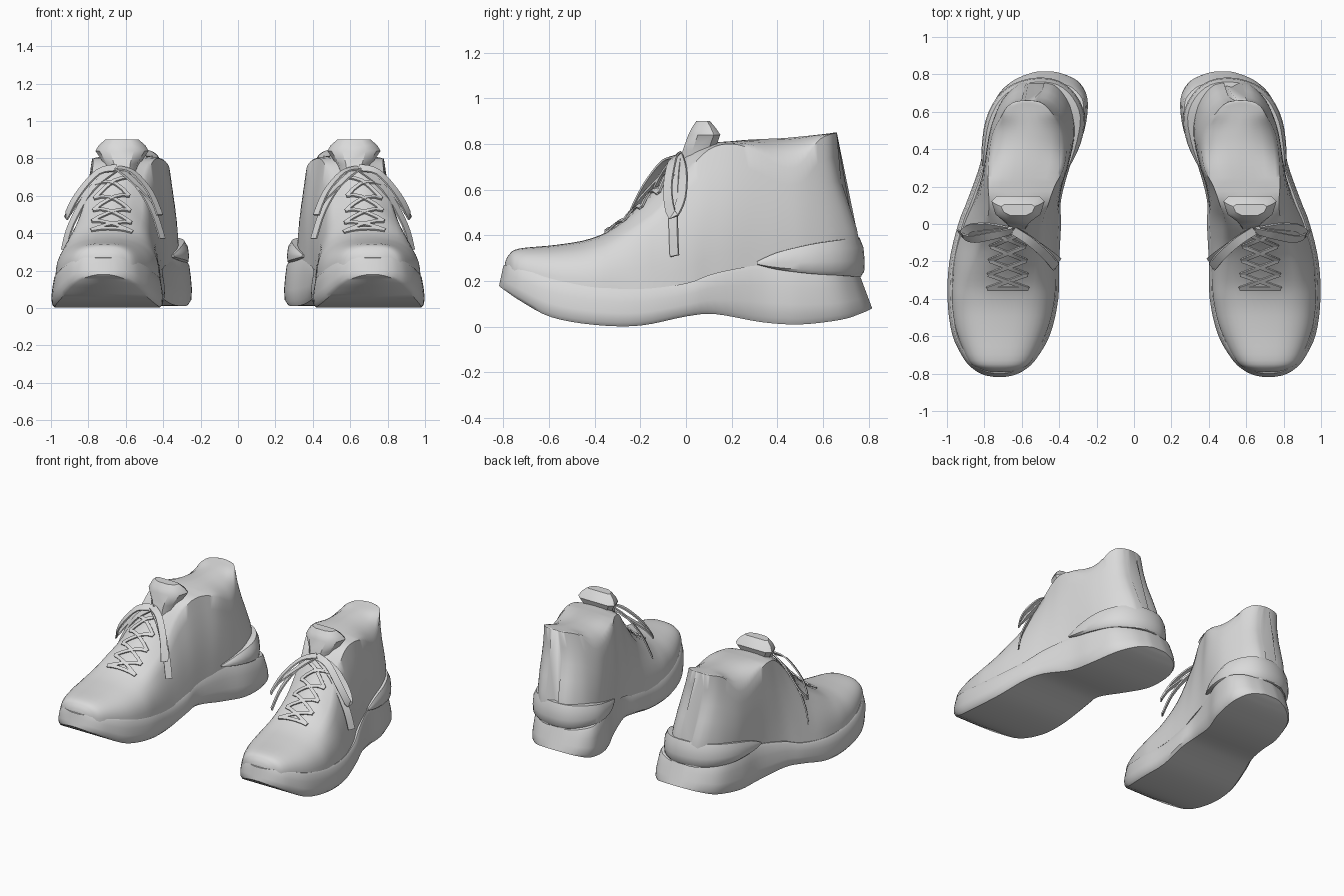
import bpy, bmesh, math
from mathutils import Vector
from mathutils.bvhtree import BVHTree

if "Cube" in bpy.data.objects:
    bpy.data.objects.remove(bpy.data.objects["Cube"])

grey = bpy.data.materials.new("light_grey")
grey.diffuse_color = (0.7, 0.7, 0.7, 1)
grey.use_nodes = True
grey.node_tree.nodes["Principled BSDF"].inputs["Base Color"].default_value = grey.diffuse_color


def resample(rows, k):
    """Smooth curve through rows of numbers, k steps per span."""
    out = []
    for i in range(len(rows) - 1):
        a, b, c, d = (rows[max(i - 1, 0)], rows[i], rows[i + 1],
                      rows[min(i + 2, len(rows) - 1)])
        for s in range(k):
            t = s / k
            out.append(tuple(0.5 * (2 * q + (r - p) * t
                       + (2 * p - 5 * q + 4 * r - v) * t * t
                       + (3 * q - p - 3 * r + v) * t ** 3)
                       for p, q, r, v in zip(a, b, c, d)))
    out.append(tuple(rows[-1]))
    return out


def loft(bm, sections):
    """Skin a row of equal sized loops and cap both ends."""
    rings = [[bm.verts.new(p) for p in s] for s in sections]
    n = len(rings[0])
    for a, b in zip(rings, rings[1:]):
        for i in range(n):
            j = (i + 1) % n
            bm.faces.new((a[i], a[j], b[j], b[i]))
    bm.faces.new(rings[0])
    bm.faces.new(rings[-1][::-1])


def finish(bm, name, angle=40):
    """Make the object and mirror it to the other shoe."""
    bmesh.ops.recalc_face_normals(bm, faces=bm.faces)
    me = bpy.data.meshes.new(name)
    bm.to_mesh(me)
    me.materials.append(grey)
    for p in me.polygons:
        p.use_smooth = True
    me.set_sharp_from_angle(angle=math.radians(angle))
    ob = bpy.data.objects.new(name, me)
    bpy.context.collection.objects.link(ob)
    ob.modifiers.new("other_shoe", 'MIRROR').use_mirror_merge = False
    return ob


# Sole: y, inner x, outer x, bottom z, top z
SOLE = [(-.818, .69, .75, .18, .268), (-.808, .64, .80, .17, .27),
        (-.78, .582, .855, .15, .268),
        (-.72, .522, .91, .11, .255), (-.59, .448, .972, .042, .21),
        (-.40, .405, .997, .008, .175), (-.20, .40, .987, .005, .165),
        (0, .39, .94, .045, .19), (.13, .39, .89, .055, .235),
        (.33, .335, .82, .02, .27), (.50, .265, .795, .01, .26),
        (.67, .248, .74, .03, .24), (.765, .30, .65, .06, .23),
        (.805, .385, .56, .076, .22), (.815, .43, .52, .08, .22)]


def sole_section(y, xi, xo, zb, zt):
    h, mid = zt - zb, (xi + xo) / 2
    inset = min(1, (xo - xi) / .4)
    side = [(.018, 0), (.003, .1), (0, .35), (.006, .65), (.014, .92), (.024, 1)]
    side = [(d * inset, t) for d, t in side]
    pts = [(xi + d, zb + h * t) for d, t in side]
    pts += [(mid, zt)]
    pts += [(xo - d, zb + h * t) for d, t in reversed(side)] + [(mid, zb)]
    lean = max(0, y - .6) / .2 * .35          # heel slopes in towards the top
    nose = max(0, -.6 - y) / .2 * .2          # toe slopes in towards the top
    return [(x, y - lean * (z - .08) + nose * max(0, z - .18), z) for x, z in pts]


bm = bmesh.new()
loft(bm, [sole_section(*r) for r in resample(SOLE, 4)])
finish(bm, "sole")

# Upper: y, base z, inner x, outer x, collar z, collar inner x, collar outer x, ridge z
UPPER = [(-.792, .24, .66, .77, .27, .67, .76, .28),
         (-.775, .235, .605, .825, .285, .63, .80, .315),
         (-.73, .225, .545, .885, .30, .58, .85, .342),
         (-.57, .18, .463, .952, .31, .50, .91, .358),
         (-.42, .155, .425, .975, .32, .47, .92, .385),
         (-.30, .15, .415, .972, .37, .49, .89, .445),
         (-.15, .15, .41, .955, .47, .49, .85, .585),
         (0, .17, .405, .91, .67, .49, .79, .75),
         (.10, .21, .40, .865, .775, .46, .775, .80),
         (.20, .23, .385, .83, .80, .425, .78, .812),
         (.30, .24, .36, .80, .77, .375, .78, .82),
         (.42, .24, .325, .775, .70, .36, .77, .825),
         (.50, .23, .312, .755, .71, .375, .75, .832),
         (.575, .22, .325, .715, .81, .425, .71, .84),
         (.625, .22, .37, .655, .84, .465, .68, .846),
         (.65, .22, .42, .60, .845, .50, .645, .85),
         (.66, .22, .47, .55, .845, .54, .605, .85)]


def upper_section(y, z0, xi, xo, zc, ci, co, zr):
    mid, pts = (ci + co) / 2, []
    dome = min(1, max(0, (-.12 - y) / .28))   # rounded toe, open collar behind
    cap = .45 if y > .2 else 1
    for base, top, out in ((xi, ci, -1), (xo, co, 1)):
        bulge = .012 * out * min(1, (zc - z0) / .3)
        half = [(base + (top - base) * t + bulge * math.sin(math.pi * t),
                 z0 + (zc - z0) * t) for t in (i / 6 for i in range(7))]
        half += [(top + (mid - top) * u,
                  zc + (zr - zc) * math.sin(u * math.pi / 2) ** cap)
                 for u in (.12, .4, .7)]
        arch = []
        for i in range(10):
            a = i * math.pi / 20
            arch.append((base + (mid - base) * (1 - math.cos(a) ** .78),
                         z0 + (zr - z0) * math.sin(a) ** .78))
        pts.append([(p[0] + (q[0] - p[0]) * dome, p[1] + (q[1] - p[1]) * dome)
                    for p, q in zip(half, arch)])
    loop = pts[0] + [(mid, zr)] + pts[1][::-1]
    s = min(1, max(0, (y - .35) / .3))        # heel swells backwards lower down

    def swell(z):
        t = min(1, max(0, (.76 - z) / .46))
        return .108 * t * t * (3 - 2 * t)
    return [(x, y + s * s * swell(z), z) for x, z in loop]


bm = bmesh.new()
loft(bm, [upper_section(*r) for r in resample(UPPER, 4)])
finish(bm, "upper", 48)
surface = BVHTree.FromBMesh(bm)

# Heel band wrapped round the back: x, y, low z, high z, thickness
BAND = [(.812, .31, .272, .285, .01), (.815, .40, .25, .325, .03),
        (.795, .55, .232, .36, .04), (.735, .675, .225, .378, .045),
        (.64, .752, .22, .387, .045), (.52, .782, .22, .39, .045),
        (.40, .765, .22, .387, .045), (.31, .69, .225, .378, .045),
        (.262, .575, .232, .36, .05), (.285, .43, .25, .325, .045),
        (.342, .31, .272, .285, .01)]
path = resample(BAND, 3)
sections = []
for i, (x, y, lo, hi, th) in enumerate(path):
    a, b = path[max(i - 1, 0)], path[min(i + 1, len(path) - 1)]
    n = Vector((b[1] - a[1], a[0] - b[0], 0)).normalized()
    c = Vector((x, y, 0))
    if n.dot(c - Vector((.55, .4, 0))) < 0:
        n = -n
    shape = [(-1.6, 0), (-.4, 0), (-.05, .12), (0, .4), (-.12, .75), (-.5, 1), (-1.6, 1)]
    sections.append([c + n * (th * d) + Vector((0, 0, lo + (hi - lo) * t))
                     for d, t in shape])
bm = bmesh.new()
loft(bm, sections)
finish(bm, "heel_band")

# Tongue rising above the lacing: z, front y, back y, half width
bm = bmesh.new()
loft(bm, [[(.62 + hw * u, y0 + (y1 - y0) * v, z) for u, v in
           ((-.45, 0), (.45, 0), (.85, .3), (1, .8), (.8, 1), (-.8, 1), (-1, .8), (-.85, .3))]
          for z, y0, y1, hw in ((.70, -.03, .11, .08), (.77, -.015, .125, .095),
                                (.84, .01, .15, .142), (.87, .025, .13, .125),
                                (.90, .045, .105, .09))])
finish(bm, "tongue")


def tape(bm, pts, normal, width=.022, thick=.009):
    """Flat lace following a line of points."""
    pts, n0 = [Vector(p) for p in pts], Vector(normal)
    rings = []
    for i, p in enumerate(pts):
        t = pts[min(i + 1, len(pts) - 1)] - pts[max(i - 1, 0)]
        s = t.cross(n0).normalized() * width / 2
        n = s.cross(t).normalized() * thick / 2
        rings.append([p + s + n, p - s + n, p - s - n, p + s - n])
    loft(bm, rings)


def lay(x, y):
    """Point resting just above the upper."""
    hit = surface.ray_cast(Vector((x, y, 2)), Vector((0, 0, -1)))[0]
    return hit + Vector((0, -.006, .008))


# Criss-cross lacing
bm = bmesh.new()
eyelets = [(-.34 + .075 * i, .11 - .006 * i) for i in range(5)]
ends = [((eyelets[0], -1), (eyelets[0], 1))]
for a, b in zip(eyelets, eyelets[1:]):
    ends += [((a, -1), (b, 1)), ((a, 1), (b, -1))]
for ((ya, wa), sa), ((yb, wb), sb) in ends:
    xa, xb = .675 + wa * sa, .675 + wb * sb
    tape(bm, [lay(xa + (xb - xa) * t, ya + (yb - ya) * t)
              for t in (0, .2, .4, .6, .8, 1)], (0, -.6, .8))
finish(bm, "laces", 30)

# Bow: a loop and a tail to each side
bm = bmesh.new()
KNOT = (.645, -.035, .75)
OUTER = [[KNOT, (.75, -.06, .725), (.86, -.08, .60), (.915, -.06, .49),
          (.87, -.02, .56), (.77, -.015, .68), KNOT],
         [KNOT, (.78, -.05, .64), (.89, -.055, .45), (.93, -.05, .31)]]
INNER = [[KNOT, (.56, -.09, .725), (.47, -.17, .62), (.42, -.23, .50),
          (.45, -.18, .57), (.55, -.09, .67), KNOT],
         [KNOT, (.54, -.10, .66), (.455, -.16, .52), (.405, -.20, .37)]]
for lines, normal in ((OUTER, (.75, -.6, .3)), (INNER, (-.7, -.6, .35))):
    for line in lines:
        tape(bm, resample(line, 4), normal, .045)
finish(bm, "lace_bow", 30)
